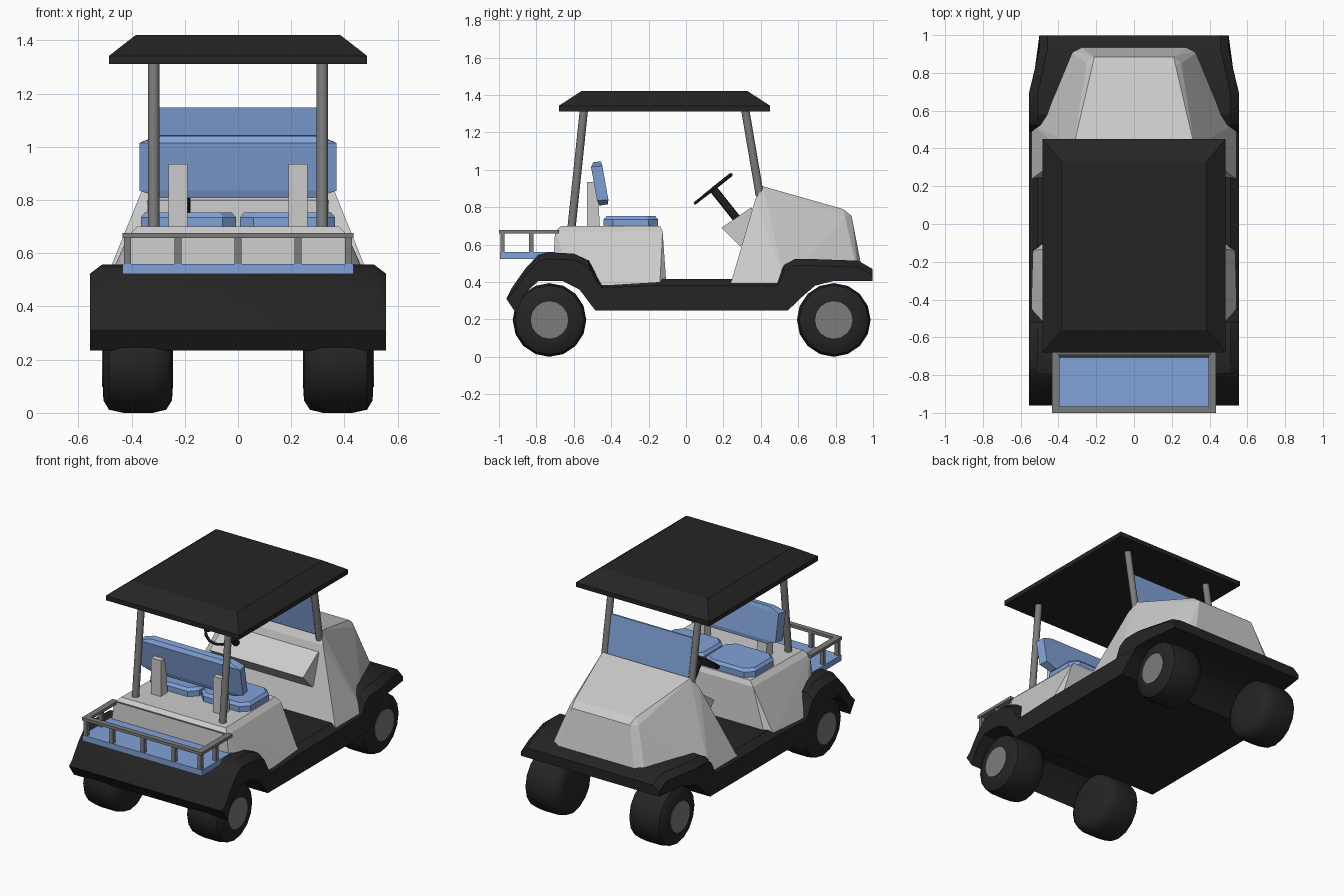
import bpy, bmesh, math
from mathutils import Vector

if "Cube" in bpy.data.objects:
    bpy.data.objects.remove(bpy.data.objects["Cube"])


def material(name, r, g, b):
    m = bpy.data.materials.new(name)
    m.diffuse_color = (r, g, b, 1)
    m.use_nodes = True
    m.node_tree.nodes["Principled BSDF"].inputs["Base Color"].default_value = m.diffuse_color
    return m


BLACK = material("black", 0.018, 0.018, 0.018)
BLUE = material("blue", 0.22, 0.36, 0.68)
DARK = material("dark_grey", 0.2, 0.2, 0.2)


def finish(name, bm, mat=None, smooth=None):
    bmesh.ops.recalc_face_normals(bm, faces=bm.faces)
    me = bpy.data.meshes.new(name)
    bm.to_mesh(me)
    bm.free()
    ob = bpy.data.objects.new(name, me)
    bpy.context.collection.objects.link(ob)
    if mat:
        me.materials.append(mat)
    if smooth:
        bpy.ops.object.select_all(action='DESELECT')
        ob.select_set(True)
        bpy.context.view_layer.objects.active = ob
        bpy.ops.object.shade_smooth_by_angle(angle=math.radians(smooth))
    return ob


def hull(name, pts, mat=None, mirror=True):
    """Convex solid around points, optionally mirrored in x."""
    bm = bmesh.new()
    for x, y, z in pts:
        bm.verts.new((x, y, z))
        if mirror:
            bm.verts.new((-x, y, z))
    res = bmesh.ops.convex_hull(bm, input=bm.verts)
    junk = {v for v in res['geom_interior'] + res['geom_unused'] if isinstance(v, bmesh.types.BMVert)}
    bmesh.ops.delete(bm, geom=list(junk), context='VERTS')
    bmesh.ops.dissolve_limit(bm, angle_limit=0.03, verts=bm.verts, edges=bm.edges)
    return finish(name, bm, mat)


def box(name, x0, x1, y0, y1, z0, z1, mat=None):
    pts = [(x, y, z) for x in (x0, x1) for y in (y0, y1) for z in (z0, z1)]
    return hull(name, pts, mat, mirror=False)


def rod(name, a, b, r, mat, sides=12):
    a, b = Vector(a), Vector(b)
    bm = bmesh.new()
    bmesh.ops.create_cone(bm, cap_ends=True, segments=sides, radius1=r, radius2=r, depth=(b - a).length)
    ob = finish(name, bm, mat, 40)
    ob.location = (a + b) / 2
    ob.rotation_euler = (b - a).to_track_quat('Z', 'Y').to_euler()
    return ob


def loft(name, rings, mat, smooth=None):
    bm = bmesh.new()
    vs = [[bm.verts.new(p) for p in r] for r in rings]
    n = len(vs[0])
    for a, b in zip(vs, vs[1:]):
        for i in range(n):
            bm.faces.new((a[i], a[(i + 1) % n], b[(i + 1) % n], b[i]))
    bm.faces.new(vs[0])
    bm.faces.new(vs[-1][::-1])
    return finish(name, bm, mat, smooth)


# Black lower body: side profile lofted across the width, upper edges chamfered
top = [(-0.96, 0.31), (-0.93, 0.37), (-0.86, 0.47), (-0.79, 0.545), (-0.74, 0.558), (-0.60, 0.552),
       (-0.52, 0.515), (-0.48, 0.44), (-0.45, 0.405), (-0.14, 0.417), (0.49, 0.417), (0.525, 0.49),
       (0.58, 0.522), (0.69, 0.522), (0.92, 0.514), (0.997, 0.47)]
bottom = [(0.997, 0.406), (0.79, 0.406), (0.69, 0.38), (0.62, 0.32), (0.545, 0.248), (-0.485, 0.248),
          (-0.57, 0.36), (-0.66, 0.405), (-0.79, 0.405), (-0.86, 0.34), (-0.91, 0.235)]
rings = []
for x, drop in ((-0.557, 0.035), (-0.51, 0), (0.51, 0), (0.557, 0.035)):
    ring = []
    for i, (y, z) in enumerate(top + bottom):
        taper = 1 - 0.1 * min(max((y - 0.69) / 0.2, 0), 1)
        ring.append((x * taper, y, z - (drop if 0 < i < len(top) else 0)))
    rings.append(ring)
loft("lower_body", rings, BLACK, 30)

# Front cowl
hull("cowl", [(0.32, 0.41, 0.912), (0.36, 0.37, 0.84), (0.54, 0.24, 0.395), (0.54, 0.53, 0.395),
              (0.36, 0.925, 0.42), (0.30, 0.95, 0.42), (0.22, 0.84, 0.79), (0.21, 0.885, 0.755),
              (0.25, 0.85, 0.75)])

# Dashboard wedge
hull("dashboard", [(0.34, 0.35, 0.80), (0.34, 0.19, 0.69), (0.34, 0.29, 0.59), (0.34, 0.38, 0.70)], DARK).data.materials.clear()

# Seat base
hull("seat_base", [(0.37, -0.14, 0.70), (0.38, -0.67, 0.70), (0.40, -0.125, 0.67), (0.41, -0.70, 0.67),
                   (0.43, -0.71, 0.50), (0.50, -0.105, 0.385), (0.54, -0.14, 0.385),
                   (0.54, -0.47, 0.385), (0.49, -0.62, 0.45)])


def cushion_ring(x0, x1, y0, y1, c, z):
    return [(x0 + c, y0, z), (x1 - c, y0, z), (x1, y0 + c, z), (x1, y1 - c, z),
            (x1 - c, y1, z), (x0 + c, y1, z), (x0, y1 - c, z), (x0, y0 + c, z)]


# Seat cushions
for side, x0, x1 in (("left", -0.365, -0.008), ("right", 0.008, 0.365)):
    loft("seat_" + side, [cushion_ring(x0, x1, -0.44, -0.15, 0.05, 0.69),
                          cushion_ring(x0, x1, -0.44, -0.15, 0.05, 0.735),
                          cushion_ring(x0 + 0.015, x1 - 0.015, -0.425, -0.165, 0.045, 0.753)], BLUE)

# Leaning backrest and its brackets
hull("backrest", [(0.37, -0.508, 1.015), (0.29, -0.495, 1.04), (0.29, -0.455, 1.045), (0.36, -0.447, 1.02),
                  (0.36, -0.415, 0.84), (0.29, -0.418, 0.815), (0.29, -0.465, 0.808), (0.37, -0.475, 0.835)], BLUE)
for s in (-1, 1):
    hull("backrest_bracket", [(s * x, y, z) for x in (0.19, 0.262) for y, z in
         ((-0.53, 0.69), (-0.46, 0.69), (-0.53, 0.935), (-0.475, 0.935))], mirror=False)

# Roof and its posts
hull("roof", [(0.485, -0.68, 1.312), (0.485, 0.45, 1.312), (0.485, -0.68, 1.342),
              (0.485, 0.45, 1.342), (0.385, -0.56, 1.42), (0.385, 0.33, 1.42)], BLACK)
for s in (-1, 1):
    rod("rear_post", (s * 0.317, -0.612, 0.69), (s * 0.317, -0.545, 1.33), 0.022, DARK)
    rod("front_post", (s * 0.317, 0.395, 0.86), (s * 0.317, 0.315, 1.33), 0.022, DARK)

# Windscreen
hull("windscreen", [(0.305, y + d, z) for y, z in ((0.39, 0.89), (0.347, 1.147)) for d in (-0.006, 0.006)], BLUE)

# Rear tray with rail
box("tray", -0.435, 0.435, -0.995, -0.66, 0.522, 0.56, BLUE)
box("tray_rail_end", -0.435, 0.435, -1.0, -0.965, 0.658, 0.677, DARK)
box("tray_rail_inner", -0.435, 0.435, -0.70, -0.68, 0.658, 0.677, DARK)
for s in (-1, 1):
    box("tray_rail_side", s * 0.395, s * 0.435, -0.97, -0.68, 0.658, 0.677, DARK)
    box("tray_side_post", s * 0.402, s * 0.428, -0.84, -0.815, 0.555, 0.66, DARK)
for x in (-0.415, -0.225, 0, 0.225, 0.415):
    box("tray_end_post", x - 0.013, x + 0.013, -0.993, -0.97, 0.555, 0.66, DARK)

# Steering wheel and column
hub, foot = Vector((-0.2, 0.145, 0.898)), Vector((-0.2, 0.29, 0.715))
axis = (hub - foot).normalized()
rod("steering_column", foot, hub, 0.022, BLACK, 8)
bpy.ops.mesh.primitive_torus_add(major_segments=16, minor_segments=6, major_radius=0.122, minor_radius=0.009,
                                 location=hub, rotation=axis.to_track_quat('Z', 'Y').to_euler())
wheel = bpy.context.object
wheel.name = "steering_wheel"
wheel.data.materials.append(BLACK)
across = Vector((1, 0, 0))
down = axis.cross(across)
for i in range(3):
    a = math.radians(120 * i + 90)
    rod("steering_spoke", hub, hub + 0.12 * (math.cos(a) * across + math.sin(a) * down), 0.01, BLACK, 6)

# Tyres with hub discs
for y in (-0.73, 0.79):
    for s in (-1, 1):
        rings = []
        for x, r in ((0.245, 0.10), (0.248, 0.15), (0.27, 0.185), (0.32, 0.197),
                     (0.43, 0.197), (0.485, 0.185), (0.506, 0.15), (0.508, 0.10)):
            rings.append([(s * x, y + r * math.cos(k * math.pi / 8), 0.197 + r * math.sin(k * math.pi / 8))
                          for k in range(16)])
        loft("tyre", rings, BLACK, 45)
        rod("wheel_hub", (s * 0.49, y, 0.197), (s * 0.511, y, 0.197), 0.1, DARK, 16)
